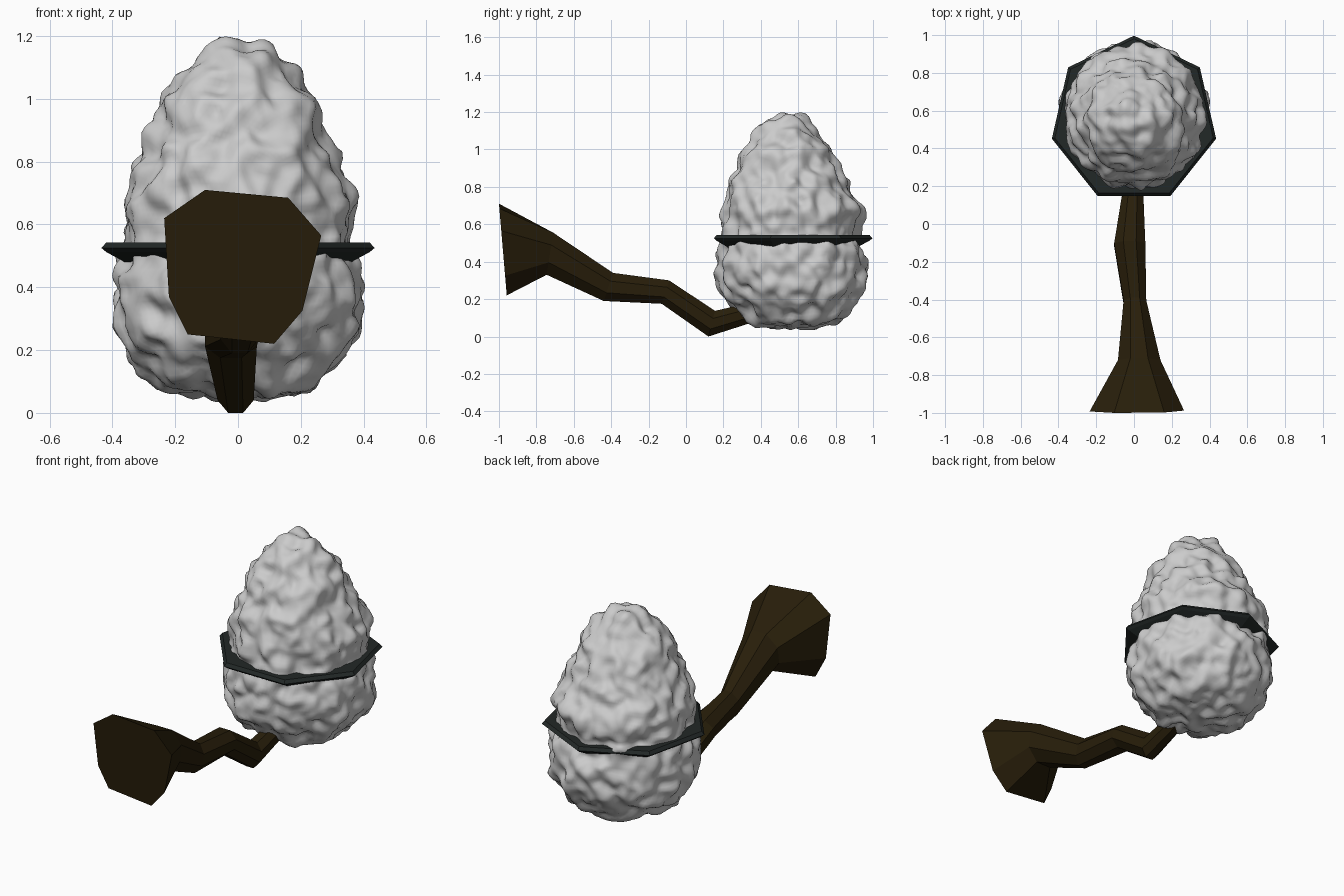
import bpy, bmesh, math
from mathutils import Vector, noise

if "Cube" in bpy.data.objects:
    bpy.data.objects.remove(bpy.data.objects["Cube"])


def make_object(name, bm, color=None):
    bmesh.ops.recalc_face_normals(bm, faces=bm.faces)
    mesh = bpy.data.meshes.new(name)
    bm.to_mesh(mesh)
    bm.free()
    obj = bpy.data.objects.new(name, mesh)
    bpy.context.collection.objects.link(obj)
    if color:
        mat = bpy.data.materials.new(name + "_paint")
        mat.diffuse_color = (*color, 1)
        mat.use_nodes = True
        mat.node_tree.nodes["Principled BSDF"].inputs["Base Color"].default_value = mat.diffuse_color
        mesh.materials.append(mat)
    return obj


def bridge(bm, a, b):
    n = len(a)
    for i in range(n):
        bm.faces.new((a[i], a[(i + 1) % n], b[(i + 1) % n], b[i]))


# Lumpy egg: sphere remapped onto a profile (radius, height), then roughened
profile = [(0, .04), (.13, .055), (.25, .09), (.345, .18), (.388, .28), (.395, .38),
           (.375, .48), (.35, .57), (.35, .68), (.322, .79), (.278, .90),
           (.235, 1.0), (.17, 1.09), (.10, 1.16), (0, 1.19)]
lengths = [0]
for p, q in zip(profile, profile[1:]):
    lengths.append(lengths[-1] + math.dist(p, q))


def egg_point(t):
    s = t * lengths[-1]
    for i in range(len(profile) - 1):
        if s <= lengths[i + 1] or i == len(profile) - 2:
            f = (s - lengths[i]) / (lengths[i + 1] - lengths[i])
            return [a + (b - a) * f for a, b in zip(profile[i], profile[i + 1])]


bm = bmesh.new()
bmesh.ops.create_icosphere(bm, subdivisions=6, radius=1)
for v in bm.verts:
    t = math.acos(max(-1, min(1, -v.co.z / v.co.length))) / math.pi
    r, z = egg_point(t)
    a = math.atan2(v.co.y, v.co.x)
    # bulging ledge round the back, above the band
    r += .045 * max(0, math.sin(a)) * math.exp(-((z - .67) / .075) ** 2)
    v.co = Vector((r * math.cos(a), .575 - .035 * z + r * math.sin(a), z))
bm.normal_update()
bumped = []
for v in bm.verts:
    c = v.co
    d = .026 * noise.noise(c * 8) + .03 * noise.noise(c * 14)
    d += .02 * (.35 - abs(noise.noise(c * 12 + Vector((5, 3, 1)))))
    bumped.append(c + v.normal * d)
for v, c in zip(bm.verts, bumped):
    v.co = c
egg = make_object("lumpy_egg", bm)
egg.data.shade_smooth()

# Seven-sided band around the egg, wedge-shaped in section
bm = bmesh.new()
band = [(.43, .543), (.446, .525), (.43, .512), (.36, .475), (.33, .543)]
rings = []
for i in range(7):
    a = math.pi / 2 + i * math.tau / 7
    rings.append([bm.verts.new((r * math.cos(a), .551 + r * math.sin(a), z))
                  for r, z in band])
for i in range(7):
    bridge(bm, rings[i], rings[(i + 1) % 7])
make_object("band", bm, (.016, .021, .02))

# Crooked branch: eight-sided sections (top y, top z, bottom y, bottom z, left x, right x)
sections = [(-.71, .555, -.745, .33, -.085, .14),
            (-.39, .34, -.44, .19, -.055, .065),
            (-.09, .30, -.13, .175, -.105, .06),
            (.155, .137, .12, 0, -.065, .05),
            (.34, .18, .37, .08, -.05, .045),
            (.48, .25, .51, .17, -.04, .04)]
# Flared, uneven butt end (x, z), leaning slightly
butt = [(.265, .565), (.16, .685), (-.105, .71), (-.235, .62),
        (-.22, .37), (-.16, .25), (.115, .22), (.205, .325)]
bm = bmesh.new()
rings = [[bm.verts.new((x, -1 + (.71 - z) * .085, z)) for x, z in butt]]
k = math.cos(math.pi / 8)
for ty, tz, by, bz, xl, xr in sections:
    ring = []
    for j in range(8):
        a = math.pi / 8 + j * math.pi / 4
        u, w = math.cos(a) / k, math.sin(a) / k
        ring.append(bm.verts.new(((xl + xr) / 2 + u * (xr - xl) / 2,
                                  (ty + by) / 2 + w * (ty - by) / 2,
                                  (tz + bz) / 2 + w * (tz - bz) / 2)))
    rings.append(ring)
for a, b in zip(rings, rings[1:]):
    bridge(bm, a, b)
bm.faces.new(rings[0])
bm.faces.new(rings[-1])
make_object("branch", bm, (.021, .013, .003))
